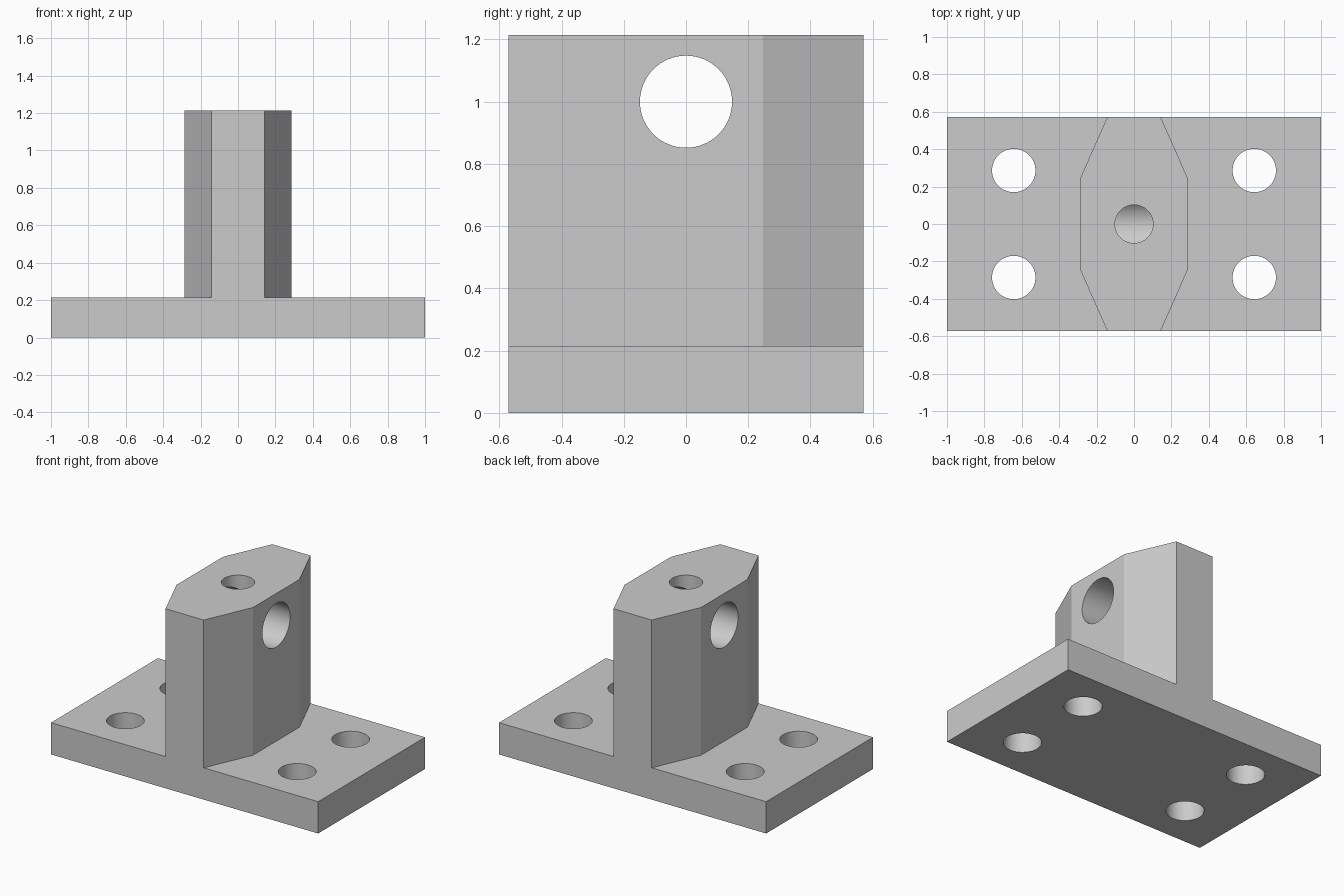
import bpy
import bmesh
from math import radians
from mathutils import Matrix, Vector

default_cube = bpy.data.objects.get("Cube")
if default_cube:
    bpy.data.objects.remove(default_cube, do_unlink=True)

HALF_DEPTH = 0.571
BASE_TOP = 0.215
TOP = 1.215

grey = bpy.data.materials.new("plain_grey")
grey.use_nodes = True
grey.diffuse_color = (0.6, 0.6, 0.6, 1)
grey.node_tree.nodes["Principled BSDF"].inputs["Base Color"].default_value = (0.6, 0.6, 0.6, 1)


def add_object(name, bm):
    bmesh.ops.recalc_face_normals(bm, faces=bm.faces)
    mesh = bpy.data.meshes.new(name)
    bm.to_mesh(mesh)
    bm.free()
    mesh.materials.append(grey)
    obj = bpy.data.objects.new(name, mesh)
    bpy.context.collection.objects.link(obj)
    return obj


def prism(name, outline, bottom, top):
    """Extrude a plan outline straight up."""
    bm = bmesh.new()
    face = bm.faces.new([bm.verts.new((x, y, bottom)) for x, y in outline])
    result = bmesh.ops.extrude_face_region(bm, geom=[face])
    verts = [v for v in result["geom"] if isinstance(v, bmesh.types.BMVert)]
    bmesh.ops.translate(bm, verts=verts, vec=(0, 0, top - bottom))
    return add_object(name, bm)


def drill(name, centre, radius, length, axis="Z"):
    """Cylindrical cutter along the given axis."""
    turn = Vector((0, 0, 1)).rotation_difference(
        Vector((1, 0, 0) if axis == "X" else (0, 0, 1))).to_matrix().to_4x4()
    bm = bmesh.new()
    bmesh.ops.create_cone(bm, cap_ends=True, segments=64, radius1=radius, radius2=radius,
                          depth=length, matrix=Matrix.Translation(centre) @ turn)
    cutter = add_object(name, bm)
    cutter.hide_render = True
    return cutter


def combine(target, tool, operation):
    """Apply a boolean and discard the tool."""
    mod = target.modifiers.new(tool.name, "BOOLEAN")
    mod.operation = operation
    mod.solver = "EXACT"
    mod.object = tool
    bpy.context.view_layer.objects.active = target
    bpy.ops.object.modifier_apply(modifier=mod.name)
    bpy.data.objects.remove(tool, do_unlink=True)


# Base plate and tapered upright, joined into one solid
bracket = prism("mounting_bracket", [(-1, -HALF_DEPTH), (1, -HALF_DEPTH),
                                     (1, HALF_DEPTH), (-1, HALF_DEPTH)], 0, BASE_TOP)
right_side = [(0.143, -HALF_DEPTH), (0.286, -0.248), (0.286, 0.248), (0.143, HALF_DEPTH)]
outline = right_side + [(-x, -y) for x, y in right_side]
upright = prism("upright", outline, BASE_TOP / 2, TOP)
combine(bracket, upright, "UNION")

# Four bolt holes through the base
for sx in (-1, 1):
    for sy in (-1, 1):
        hole = drill("bolt_hole", (sx * 0.643, sy * 0.286, BASE_TOP / 2), 0.116, 1)
        combine(bracket, hole, "DIFFERENCE")

# Cross bore through the upright, and the set screw hole that meets it from above
combine(bracket, drill("cross_bore", (0, 0, 1), 0.148, 1, "X"), "DIFFERENCE")
combine(bracket, drill("set_screw_hole", (0, 0, 1.2), 0.102, 0.4), "DIFFERENCE")

# Smooth bores, crisp edges
bpy.ops.object.select_all(action="DESELECT")
bracket.select_set(True)
bpy.context.view_layer.objects.active = bracket
bpy.ops.object.shade_smooth_by_angle(angle=radians(15))
